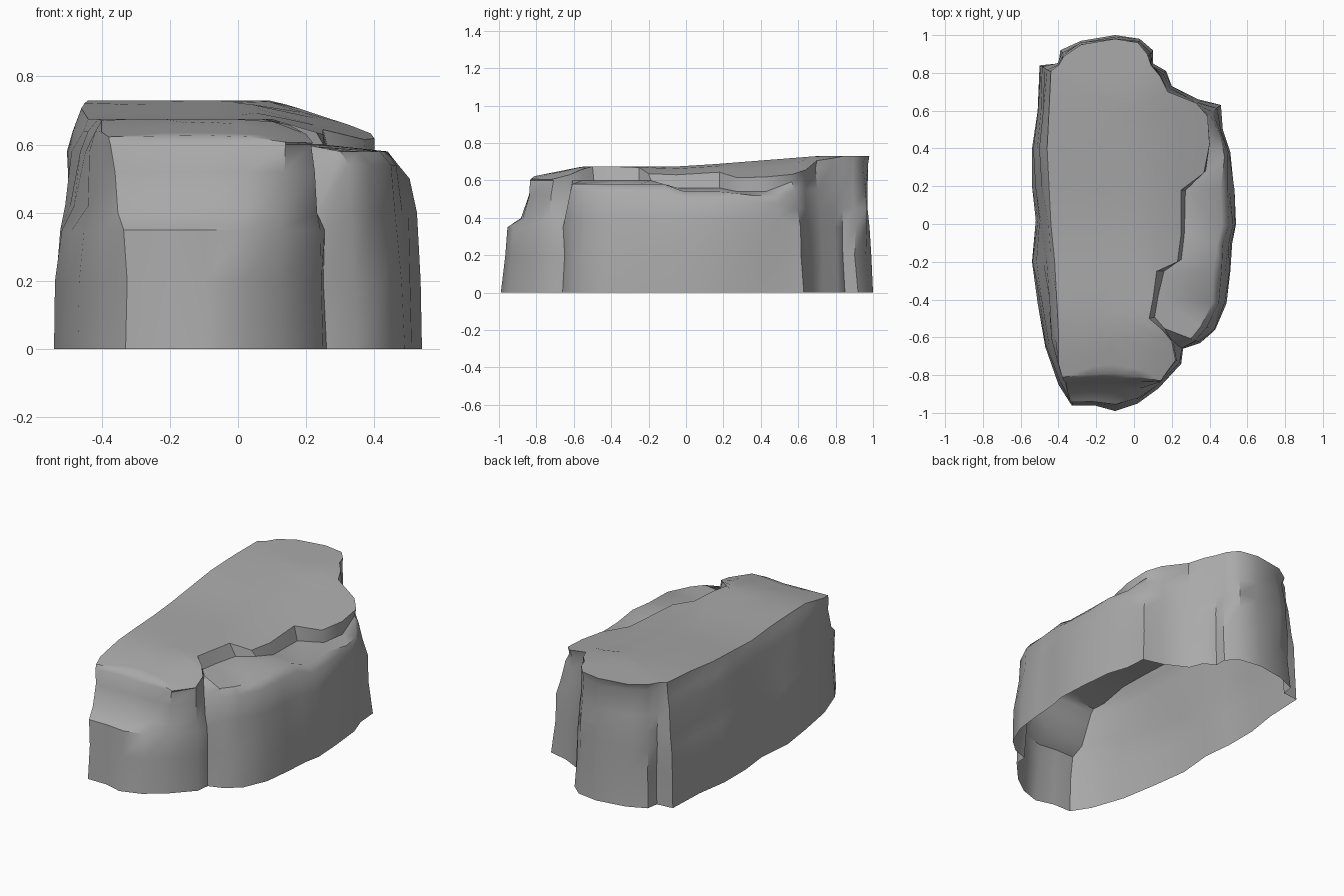
import bpy
import bmesh
from mathutils import Vector, noise

default = bpy.data.objects.get("Cube")
if default:
    bpy.data.objects.remove(default)

# Each column of the cliff: foot x, foot y, top rim x, top rim y (counter-clockwise)
front = [(-.4, -.85, -.4, -.74), (-.33, -.96, -.38, -.81), (-.21, -.96, -.25, -.8),
         (-.1, -.99, -.1, -.79), (.02, -.95, .03, -.81), (.13, -.87, .14, -.83),
         (.25, -.74, .22, -.72), (.26, -.66, .2, -.62)]
ledge = [(.35, -.63, .15, -.56), (.43, -.56, .08, -.5), (.49, -.42, .1, -.4),
         (.51, -.25, .12, -.25), (.52, -.1, .23, -.2), (.54, 0, .25, -.05),
         (.53, .18, .25, .18), (.51, .38, .37, .27), (.47, .5, .4, .42)]
back = [(.46, .63, .39, .57), (.34, .66, .33, .64), (.2, .73, .18, .7),
        (.17, .81, .14, .78), (.1, .85, .09, .84), (.1, .92, .07, .9),
        (.03, .98, .02, .96), (-.1, 1, -.1, .98), (-.28, .97, -.28, .95),
        (-.39, .92, -.37, .89), (-.4, .85, -.4, .84)]
left = [(-.5, .84, -.44, .81), (-.51, .6, -.45, .6), (-.54, .4, -.46, .4),
        (-.54, .2, -.45, .2), (-.52, .02, -.44, 0), (-.54, -.2, -.42, -.2),
        (-.51, -.42, -.41, -.38), (-.47, -.65, -.4, -.57)]


def top_height(x, y):
    """Gently rising table top that falls away to the front and the left side."""
    rise = .055 * min(max(y / .7, 0), 1)
    return .675 + rise - .3 * max(x - .1, 0) - .2 * max(-.55 - y, 0)


def ledge_height(y):
    if y < -.02:
        return .58
    return .54 if y < .3 else .52


def column(foot, rim, wall):
    """Points of one column, from the ground to the middle of the top."""
    crown = top_height(*rim)
    if wall == "front":
        steps = [(0, 0), (.02, .2), (.12, .35), (.5, .4), (.75, .52), (.9, .6)]
    elif wall == "ledge":
        shelf = ledge_height(foot.y)
        steps = [(0, 0), (0, .2), (.06, .4), (.1, shelf - .04), (.2, shelf), (.9, shelf + .02)]
    elif wall == "left":
        steps = [(0, 0), (0, .2), (.15, .35), (.4, .42), (.5, .58), (.75, .64)]
    else:
        steps = [(0, 0), (.1, .2), (.3, .35), (.5, .45), (.7, .55), (.9, crown - .04)]
    points = [(*foot.lerp(rim, t), z) for t, z in steps]
    points.append((rim.x, rim.y, crown))
    spine = Vector((-.12, rim.y * .8))
    for t in (.3, .65, .9):
        spot = rim.lerp(spine, t)
        points.append((spot.x, spot.y, top_height(*spot)))
    return points


def weather(point, row):
    """Push wall points in and out a little so the rock face looks worn."""
    p = Vector(point)
    if 0 < row < 6:
        n = noise.noise(p * 6)
        out = Vector((p.x, p.y * .5, 0)).normalized()
        p += out * (n * .025 - .008)
    return p


# Rock shell, open underneath
bm = bmesh.new()
grid = []
for wall, table in (("front", front), ("ledge", ledge), ("back", back), ("left", left)):
    for fx, fy, rx, ry in table:
        points = column(Vector((fx, fy)), Vector((rx, ry)), wall)
        grid.append([bm.verts.new(weather(p, i)) for i, p in enumerate(points)])

for a, b in zip(grid, grid[1:] + grid[:1]):
    for low in range(len(a) - 1):
        bm.faces.new((a[low], b[low], b[low + 1], a[low + 1]))

# Close the middle of the table top
cap = bm.faces.new([col[-1] for col in grid])
bmesh.ops.triangulate(bm, faces=[cap])
bmesh.ops.recalc_face_normals(bm, faces=bm.faces[:])
if sum(f.normal.z * f.calc_area() for f in bm.faces) < 0:
    bmesh.ops.reverse_faces(bm, faces=bm.faces[:])

mesh = bpy.data.meshes.new("rock_shell")
bm.to_mesh(mesh)
bm.free()
rock = bpy.data.objects.new("rock_shell", mesh)
bpy.context.collection.objects.link(rock)

# Stone colour
stone = bpy.data.materials.new("grey stone")
stone.use_nodes = True
grey = (.4, .4, .4, 1)
stone.diffuse_color = grey
stone.node_tree.nodes["Principled BSDF"].inputs["Base Color"].default_value = grey
mesh.materials.append(stone)

# Smooth faces with crisp cracks
bpy.context.view_layer.objects.active = rock
rock.select_set(True)
bpy.ops.object.shade_smooth_by_angle(angle=.75)
